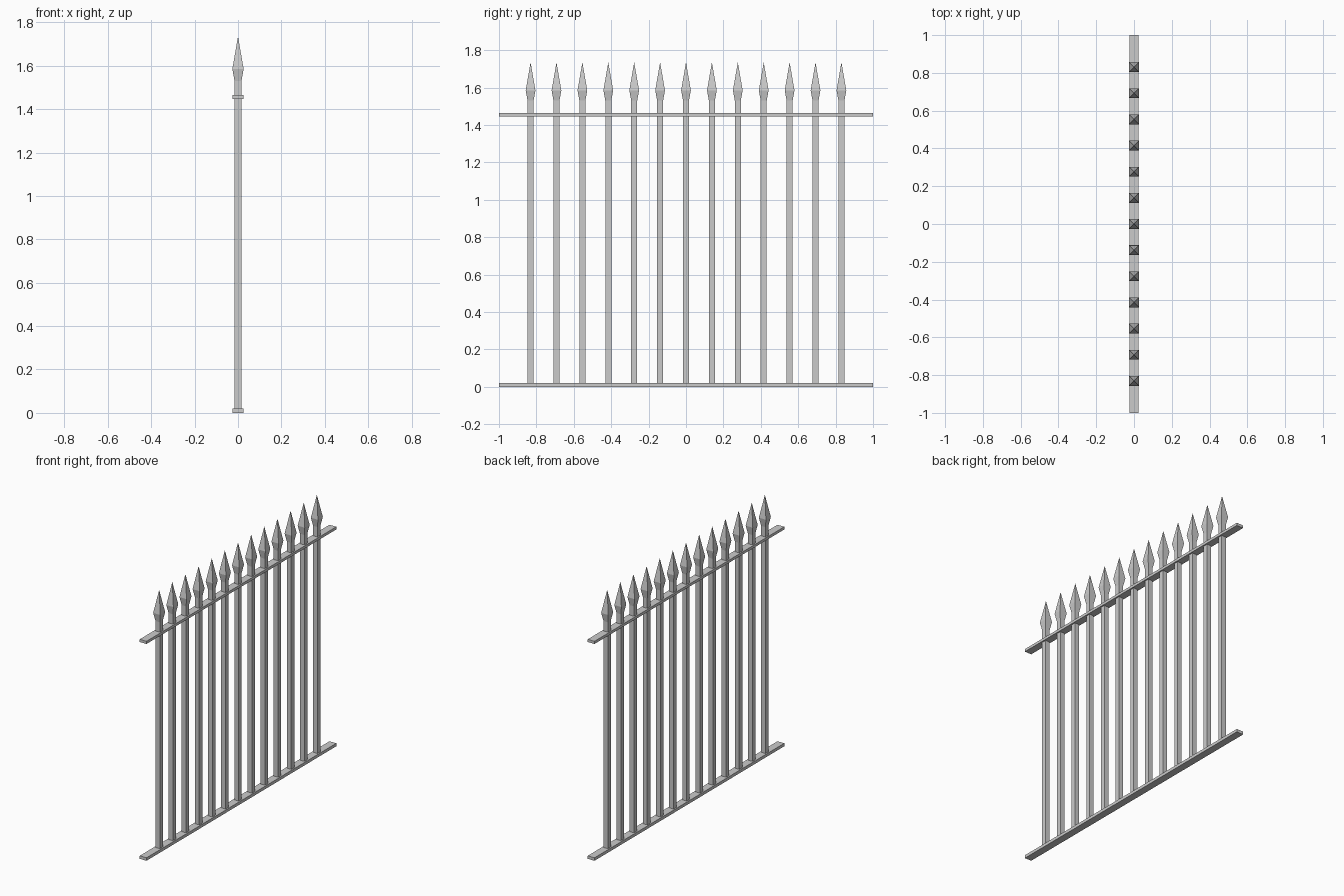
import bpy
import bmesh

cube = bpy.data.objects.get("Cube")
if cube:
    bpy.data.objects.remove(cube, do_unlink=True)

iron = bpy.data.materials.new("grey iron")
iron.use_nodes = True
colour = (0.6, 0.6, 0.6, 1)
iron.diffuse_color = colour
iron.node_tree.nodes["Principled BSDF"].inputs["Base Color"].default_value = colour


def square_loft(name, y, profile, half_length=None):
    """Loft square sections given as (half width, z); zero width makes a point."""
    bm = bmesh.new()
    rings = []
    for half, z in profile:
        if half == 0:
            rings.append([bm.verts.new((0, 0, z))])
        else:
            hy = half_length or half
            rings.append([bm.verts.new((sx * half, sy * hy, z))
                          for sx, sy in ((-1, -1), (1, -1), (1, 1), (-1, 1))])
    bm.faces.new(rings[0][::-1])
    for low, high in zip(rings, rings[1:]):
        for i in range(4):
            j = (i + 1) % 4
            top = [high[0]] if len(high) == 1 else [high[j], high[i]]
            bm.faces.new([low[i], low[j]] + top)
    if len(rings[-1]) == 4:
        bm.faces.new(rings[-1])
    mesh = bpy.data.meshes.new(name)
    bm.to_mesh(mesh)
    bm.free()
    mesh.materials.append(iron)
    obj = bpy.data.objects.new(name, mesh)
    obj.location.y = y
    bpy.context.collection.objects.link(obj)
    return obj


# Horizontal rails
RAIL = 0.025
square_loft("bottom_rail", 0, [(RAIL, 0), (RAIL, 0.02)], 1)
square_loft("top_rail", 0, [(RAIL, 1.446), (RAIL, 1.464)], 1)

# Upright bars with spear heads
BAR = 0.016
COUNT = 13
SPACING = 0.1385
for n in range(COUNT):
    y = (n - COUNT // 2) * SPACING
    square_loft(f"bar_{n + 1}", y, [(BAR, 0.01), (BAR, 1.53)])
    square_loft(f"spear_head_{n + 1}", y,
                [(BAR, 1.53), (0.026, 1.585), (0, 1.735)])
